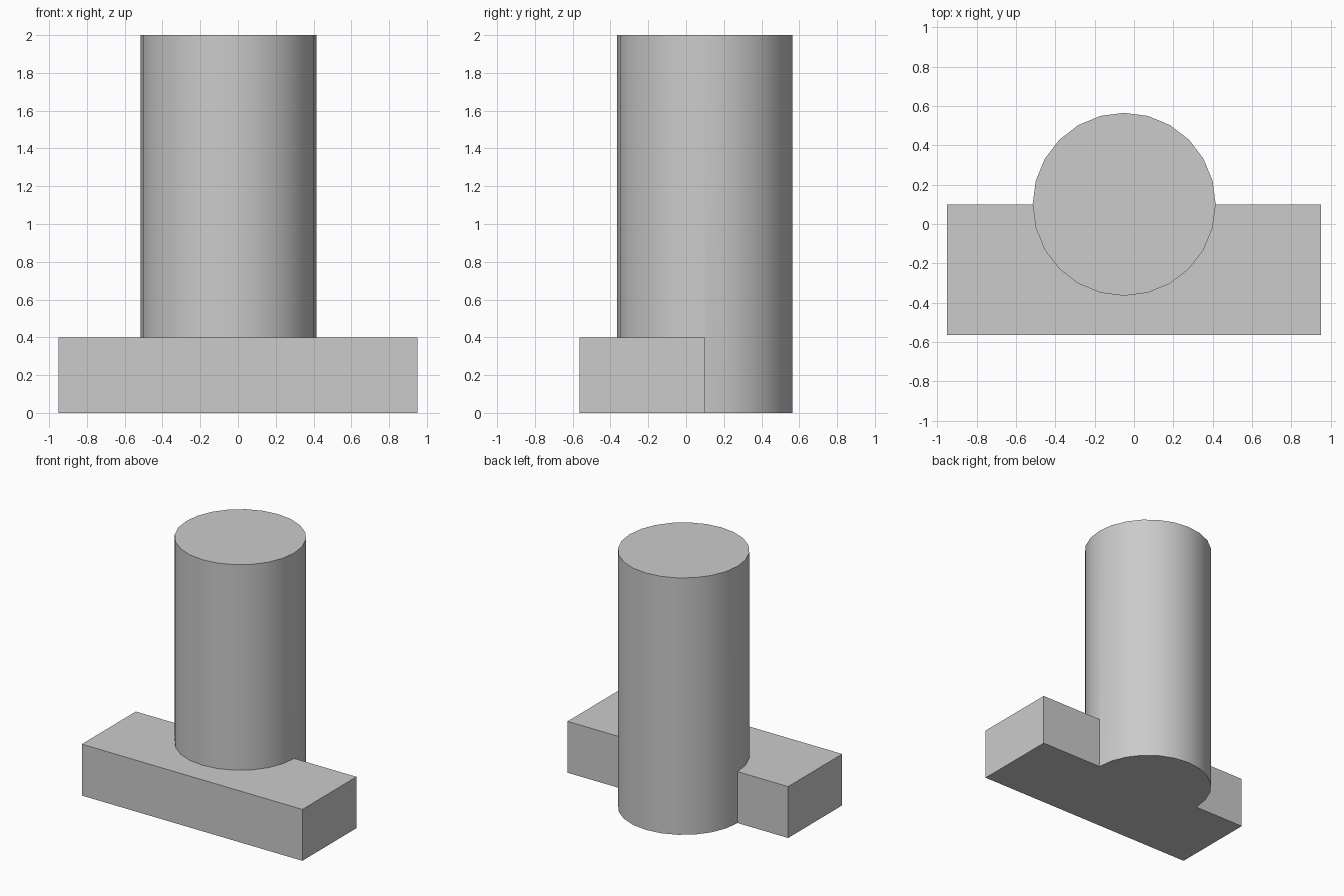
import bpy
import math

cube = bpy.data.objects.get("Cube")
if cube:
    bpy.data.objects.remove(cube, do_unlink=True)

# Plain grey material
grey = bpy.data.materials.new("light grey")
grey.use_nodes = True
colour = (0.6, 0.6, 0.6, 1)
grey.diffuse_color = colour
grey.node_tree.nodes["Principled BSDF"].inputs["Base Color"].default_value = colour

# Flat rectangular base along the front
bpy.ops.mesh.primitive_cube_add(size=1, location=(0, -0.2325, 0.2))
base = bpy.context.object
base.name = "column_with_base"
base.scale = (1.9, 0.665, 0.4)
bpy.ops.object.transform_apply(location=True, rotation=False, scale=True)
base.data.materials.append(grey)

# Tall round column, standing half behind the base
bpy.ops.mesh.primitive_cylinder_add(vertices=24, radius=0.465, depth=2,
                                    location=(-0.05, 0.1, 1))
column = bpy.context.object
column.name = "column"
bpy.ops.object.transform_apply(location=True, rotation=False, scale=True)
column.data.materials.append(grey)

# Fuse both into one solid
bpy.ops.object.select_all(action="DESELECT")
base.select_set(True)
bpy.context.view_layer.objects.active = base
union = base.modifiers.new("fuse", "BOOLEAN")
union.operation = "UNION"
union.solver = "EXACT"
union.object = column
bpy.ops.object.modifier_apply(modifier=union.name)
bpy.data.objects.remove(column, do_unlink=True)
bpy.ops.object.shade_smooth_by_angle(angle=math.radians(30))
